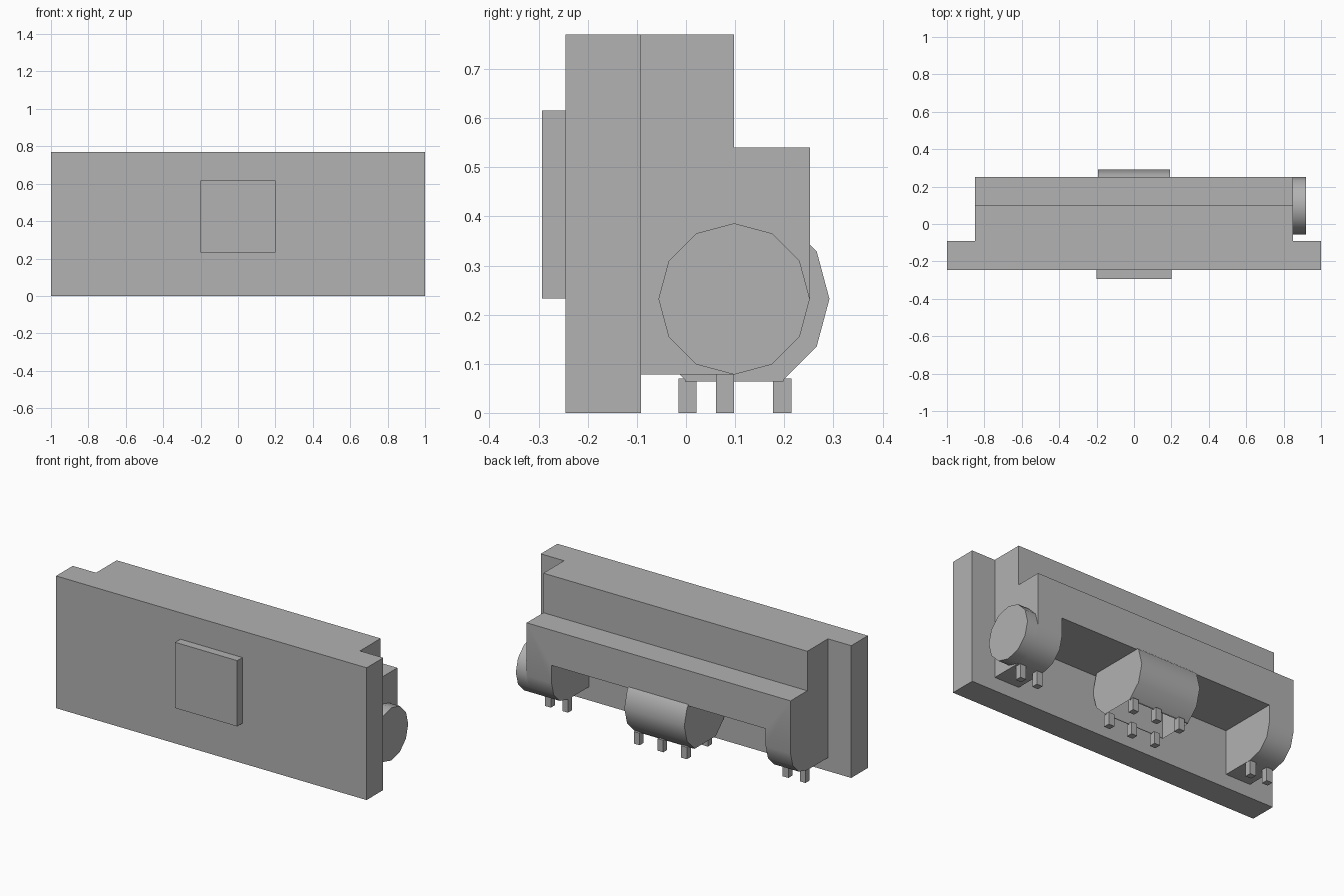
import bpy
import bmesh
from math import cos, sin, radians

if "Cube" in bpy.data.objects:
    bpy.data.objects.remove(bpy.data.objects["Cube"], do_unlink=True)

GREY = (0.445, 0.445, 0.445, 1)
grey = bpy.data.materials.new("mid_grey")
grey.use_nodes = True
grey.diffuse_color = GREY
grey.node_tree.nodes["Principled BSDF"].inputs["Base Color"].default_value = GREY


def prism(name, profile, x0, x1):
    """Extrude a (y, z) profile along x."""
    bm = bmesh.new()
    face = bm.faces.new([bm.verts.new((x0, y, z)) for y, z in profile])
    out = bmesh.ops.extrude_face_region(bm, geom=[face])
    verts = [v for v in out["geom"] if isinstance(v, bmesh.types.BMVert)]
    bmesh.ops.translate(bm, verts=verts, vec=(x1 - x0, 0, 0))
    bmesh.ops.recalc_face_normals(bm, faces=bm.faces)
    mesh = bpy.data.meshes.new(name)
    bm.to_mesh(mesh)
    bm.free()
    mesh.materials.append(grey)
    obj = bpy.data.objects.new(name, mesh)
    bpy.context.collection.objects.link(obj)
    return obj


def box(name, x0, x1, y0, y1, z0, z1):
    return prism(name, [(y0, z0), (y1, z0), (y1, z1), (y0, z1)], x0, x1)


def arc(r, start, end):
    """Points every 30 degrees about the shared axle line."""
    step = 30 if end > start else -30
    return [(AXLE_Y + r * cos(radians(a)), AXLE_Z + r * sin(radians(a)))
            for a in range(start, end + step, step)]


def activate(obj):
    bpy.ops.object.select_all(action="DESELECT")
    obj.select_set(True)
    bpy.context.view_layer.objects.active = obj


def smooth(obj):
    activate(obj)
    bpy.ops.object.shade_smooth_by_angle(angle=radians(35))


AXLE_Y, AXLE_Z = 0.098, 0.232
DRUM_R, SADDLE_R, BORE_R = 0.154, 0.194, 0.1
BACK = AXLE_Y + DRUM_R

# Front slab and its raised square plate
box("front_slab", -1, 1, -0.245, -0.092, 0, 0.77)
box("front_plate", -0.2, 0.2, -0.293, -0.245, 0.233, 0.616)

# Stepped rear body with rounded lower ends
body = prism("rear_body", [(-0.092, 0.078)] + arc(DRUM_R, -90, 0) +
             [(BACK, 0.54), (AXLE_Y, 0.54), (AXLE_Y, 0.77), (-0.092, 0.77)],
             -0.85, 0.85)

# Wide opening beneath the body
cutter = box("opening_cutter", -0.69, 0.69, -0.2, 0.4, -0.1, 0.335)
cutter.hide_render = True
cut = body.modifiers.new("opening", "BOOLEAN")
cut.object = cutter
cut.operation = "DIFFERENCE"
cut.solver = "EXACT"
activate(body)
bpy.ops.object.modifier_apply(modifier=cut.name)
bpy.data.objects.remove(cutter, do_unlink=True)
smooth(body)

# Drum sticking out of one end
smooth(prism("end_drum", arc(DRUM_R, 0, 330), 0.84, 0.92))

# Horseshoe saddle in the middle of the opening
foot_z = AXLE_Z - SADDLE_R * sin(radians(60))
saddle = arc(SADDLE_R, -60, 240)
saddle += [(AXLE_Y - BORE_R, foot_z)] + arc(BORE_R, 180, 0)
saddle += [(AXLE_Y + BORE_R, foot_z)]
smooth(prism("saddle", saddle, -0.193, 0.193))

# Small square pegs under the ends and the saddle
PEG = 0.0185
for x in (-0.82, -0.71, 0.71, 0.82):
    box("end_peg", x - PEG, x + PEG, 0.061, AXLE_Y, 0, 0.082)
for y in (0.003, 0.196):
    for x in (-0.137, 0.015, 0.167):
        box("saddle_peg", x - PEG, x + PEG, y - PEG, y + PEG, 0, 0.07)
